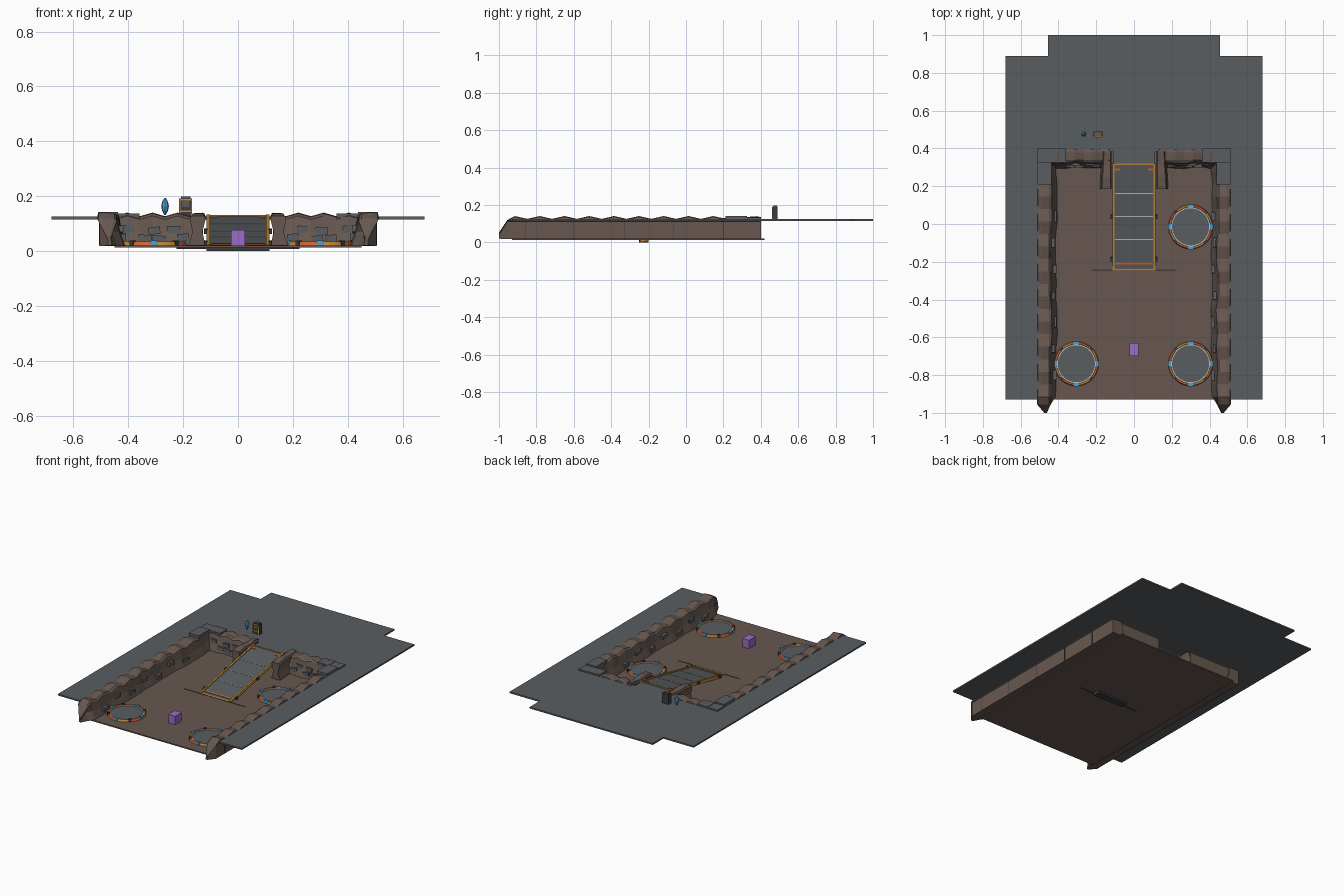
import bpy, bmesh, math, random
from mathutils import Vector, Matrix

if "Cube" in bpy.data.objects:
    bpy.data.objects.remove(bpy.data.objects["Cube"])

random.seed(4)


def mat(name, rgb):
    m = bpy.data.materials.new(name)
    m.diffuse_color = (*rgb, 1)
    m.use_nodes = True
    m.node_tree.nodes["Principled BSDF"].inputs["Base Color"].default_value = m.diffuse_color
    return m


GREY = mat("slate grey", (0.10, 0.11, 0.12))
BROWN = mat("earth brown", (0.135, 0.097, 0.08))
DARK = mat("dark metal", (0.045, 0.045, 0.05))
AMBER = mat("amber", (0.55, 0.27, 0.04))
ORANGE = mat("orange", (0.65, 0.13, 0.03))
BLUE = mat("sky blue", (0.08, 0.35, 0.65))
PALE = mat("pale grey", (0.5, 0.53, 0.56))
PURPLE = mat("purple", (0.33, 0.15, 0.58))


def finish(name, bm, *mats):
    bmesh.ops.recalc_face_normals(bm, faces=bm.faces)
    me = bpy.data.meshes.new(name)
    bm.to_mesh(me)
    bm.free()
    for m in mats:
        me.materials.append(m)
    ob = bpy.data.objects.new(name, me)
    bpy.context.collection.objects.link(ob)
    return ob


def box(name, lo, hi, m, rot=None, pivot=(0, 0, 0)):
    lo, hi = Vector(lo), Vector(hi)
    bm = bmesh.new()
    bmesh.ops.create_cube(bm, size=1)
    for v in bm.verts:
        v.co = (lo + hi) / 2 + v.co * (hi - lo)
        if rot:
            v.co = rot @ v.co + Vector(pivot)
    return finish(name, bm, m)


def prism(name, outline, z0, z1, m):
    bm = bmesh.new()
    f = bm.faces.new([bm.verts.new((x, y, z0)) for x, y in outline])
    ext = bmesh.ops.extrude_face_region(bm, geom=[f])
    for v in ext["geom"]:
        if isinstance(v, bmesh.types.BMVert):
            v.co.z = z1
    return finish(name, bm, m)


def loft(name, rings, m):
    bm = bmesh.new()
    vs = [[bm.verts.new(p) for p in r] for r in rings]
    n = len(vs[0])
    for a, b in zip(vs, vs[1:]):
        for i in range(n):
            j = (i + 1) % n
            bm.faces.new((a[i], a[j], b[j], b[i]))
    bm.faces.new(vs[0])
    bm.faces.new(vs[-1])
    return finish(name, bm, m)


# Upper deck, wrapped around the pit, and the pit floor
half = [(0.455, 1), (0.455, 0.89), (0.68, 0.89), (0.68, -0.93), (0.49, -0.93),
        (0.49, 0.38), (0.11, 0.38), (0.11, 0.315)]
prism("upper_deck", half + [(-x, y) for x, y in reversed(half)], 0.115, 0.125, GREY)
box("pit_floor", (-0.45, -0.93, 0.012), (0.45, 0.42, 0.02), BROWN)


def section(top, inner):
    # (distance from the outer face, height) of a rock wall
    j = random.uniform(-0.006, 0.006)
    return [(0.008, 0.018), (0.008, 0.112), (0, 0.116), (0.004, top - 0.004), (0.022, top),
            (0.062, top - 0.003), (0.074 + j, top - 0.012), (inner - 0.018 + j, 0.07), (inner + j, 0.018)]


for s, side in ((-1, "left"), (1, "right")):
    # Long side wall with a wavy crest and a pointed front end
    rings = []
    tip = [(0.04, 0.02), (0.038, 0.04), (0.038, 0.044), (0.039, 0.05), (0.042, 0.053),
           (0.046, 0.052), (0.05, 0.048), (0.051, 0.035), (0.052, 0.02)]
    rings.append([(s * (0.513 - d), -1, z) for d, z in tip])
    rings.append([(s * (0.513 - d), -0.955, z) for d, z in section(0.12, 0.075)])
    for i in range(20):
        y = -0.915 + i * 0.0663
        top = 0.141 if i % 2 == 0 else 0.126
        rings.append([(s * (0.513 - d), y, z) for d, z in section(top, 0.103)])
    rings.append([(s * (0.513 - d), 0.4, z) for d, z in section(0.128, 0.1)])
    loft(side + "_side_wall", rings, BROWN)

    # Seams on the outer face
    for y in (-0.86, -0.6, -0.33, -0.065, 0.2):
        box(side + "_wall_seam", (s * 0.504, y - 0.002, 0.02), (s * 0.507, y + 0.002, 0.113), DARK)

    # Back wall
    rings = []
    for i in range(8):
        x = 0.45 - i * 0.046
        top = 0.14 if i % 2 else 0.127
        rings.append([(s * x, 0.4 - d, z) for d, z in section(top, 0.103)])
    loft(side + "_back_wall", rings, BROWN)

    # Flat slate caps over the rear corner
    box(side + "_corner_cap", (s * 0.44, 0.325, 0.12), (s * 0.513, 0.4, 0.1335), GREY)
    box(side + "_corner_cap_arm", (s * 0.437, 0.21, 0.12), (s * 0.51, 0.325, 0.142), GREY)
    box(side + "_back_cap", (s * 0.36, 0.325, 0.12), (s * 0.44, 0.4, 0.136), GREY)

    # Return wall beside the ramp
    rings = []
    for y, top, w in ((0.185, 0.128, 0.176), (0.25, 0.137, 0.172), (0.31, 0.133, 0.168), (0.385, 0.138, 0.165)):
        rings.append([(s * x, y, z) for x, z in ((0.118, 0.018), (0.13, 0.07), (0.118, top - 0.012),
                      (0.124, top), (w - 0.006, top), (w, top - 0.012), (w - 0.01, 0.07), (w + 0.006, 0.018))])
    loft(side + "_ramp_wall", rings, BROWN)

    # Stones set into the back and side walls
    for x, z in ((0.305, 0.074), (0.34, 0.046), (0.2, 0.05), (0.235, 0.078), (0.29, 0.044), (0.4, 0.08)):
        w = random.uniform(0.018, 0.025)
        box("back_wall_stone", (-w, -0.005, -0.013), (w, 0.02, 0.013), GREY,
            Matrix.Rotation(random.uniform(-0.15, 0.15), 3, 'Y'), (s * x, 0.303 + (z - 0.04) * 0.3, z))
    for i in range(7):
        y = -0.8 + i * 0.14
        z = 0.05 + 0.03 * (i % 2)
        w = random.uniform(0.02, 0.03)
        box("side_wall_stone", (-0.012, -w, -0.012), (0.012, w, 0.012), GREY,
            Matrix.Rotation(random.uniform(-0.15, 0.15), 3, 'X'), (s * (0.418 + (z - 0.04) * 0.3), y, z))

# Ramp: deck, rails and painted bars share one tilted frame
TILT = Matrix.Rotation(math.atan2(0.11, 0.565), 3, 'X')
MID = (0, 0.0375, 0.073)
L = 0.288


def ramp_box(name, lo, hi, m):
    box(name, lo, hi, m, TILT, MID)


ramp_box("ramp_deck", (-0.108, -L, -0.014), (0.108, L, 0), GREY)
for s in (-1, 1):
    ramp_box("ramp_rail", (s * 0.103, -L, -0.014), (s * 0.114, L, 0.006), AMBER)
    ramp_box("ramp_top_mark", (s * 0.075, 0.252, 0), (s * 0.1, 0.262, 0.003), ORANGE)
    for y in (0.0, -0.228):
        ramp_box("ramp_bolt", (s * 0.112, y - 0.01, -0.01), (s * 0.124, y + 0.01, 0.008), DARK)
for y in (-L + 0.004, L - 0.004):
    ramp_box("ramp_end_trim", (-0.11, y - 0.004, -0.01), (0.11, y + 0.004, 0.004), AMBER)
for y in (0.127, 0.003, -0.122):
    ramp_box("ramp_line", (-0.1, y - 0.002, 0), (0.1, y + 0.002, 0.002), PALE)
ramp_box("ramp_warning_bar", (-0.098, -0.257, 0), (0.098, -0.246, 0.003), ORANGE)
box("ramp_foot", (-0.114, -0.25, 0), (0.114, -0.2, 0.018), DARK)
box("ramp_threshold", (-0.225, -0.248, 0.008), (0.225, -0.242, 0.022), DARK)


def pad(cx, cy):
    # Round pad: slate disc, pale line, segmented coloured rim
    n = 32
    bm = bmesh.new()
    prof = [(0.098, 0.027), (0.098, 0.031), (0.104, 0.031), (0.106, 0.034), (0.114, 0.034), (0.118, 0.02)]
    rings = [[bm.verts.new((cx + r * math.cos(a), cy + r * math.sin(a), z))
              for a in (2 * math.pi * (i - 0.5) / n for i in range(n))] for r, z in prof]
    bm.faces.new(rings[0])
    for k in range(len(prof) - 1):
        for i in range(n):
            j = (i + 1) % n
            f = bm.faces.new((rings[k][i], rings[k][j], rings[k + 1][j], rings[k + 1][i]))
            rim = 3 if (i // 4) % 2 else 2
            f.material_index = 1 if k < 2 else rim
    finish("landing_pad", bm, GREY, PALE, AMBER, ORANGE)
    for i in range(8):
        w = 0.014 if i % 2 == 0 else 0.009
        a = math.pi * i / 4
        box("pad_light", (0.103, -w, 0.02), (0.119, w, 0.038), BLUE if i % 2 == 0 else DARK,
            Matrix.Rotation(a, 3, 'Z'), (cx, cy, 0))


for c in ((-0.305, -0.74), (0.3, -0.74), (0.3, -0.015)):
    pad(*c)

# Crate on the pit floor
box("crate", (-0.025, -0.7, 0.02), (0.025, -0.63, 0.076), PURPLE)

# Console on the upper deck
box("console_body", (-0.215, 0.463, 0.125), (-0.167, 0.49, 0.192), DARK)
box("console_top", (-0.208, 0.467, 0.192), (-0.174, 0.487, 0.198), BROWN)
box("console_screen", (-0.205, 0.46, 0.16), (-0.177, 0.464, 0.182), GREY)
for z in (0.145, 0.187):
    box("console_trim", (-0.213, 0.459, z - 0.003), (-0.169, 0.464, z + 0.003), AMBER)
for x in (-0.213, -0.172):
    box("console_trim_post", (x, 0.459, 0.128), (x + 0.004, 0.464, 0.187), AMBER)

# Floating crystal beside the console
loft("crystal", [[(-0.266 + r * math.cos(a), 0.476 + r * math.sin(a), z)
                  for a in (math.pi * i / 4 for i in range(8))]
                 for r, z in ((0.003, 0.132), (0.011, 0.147), (0.014, 0.163), (0.011, 0.179), (0.003, 0.193))], BLUE)
